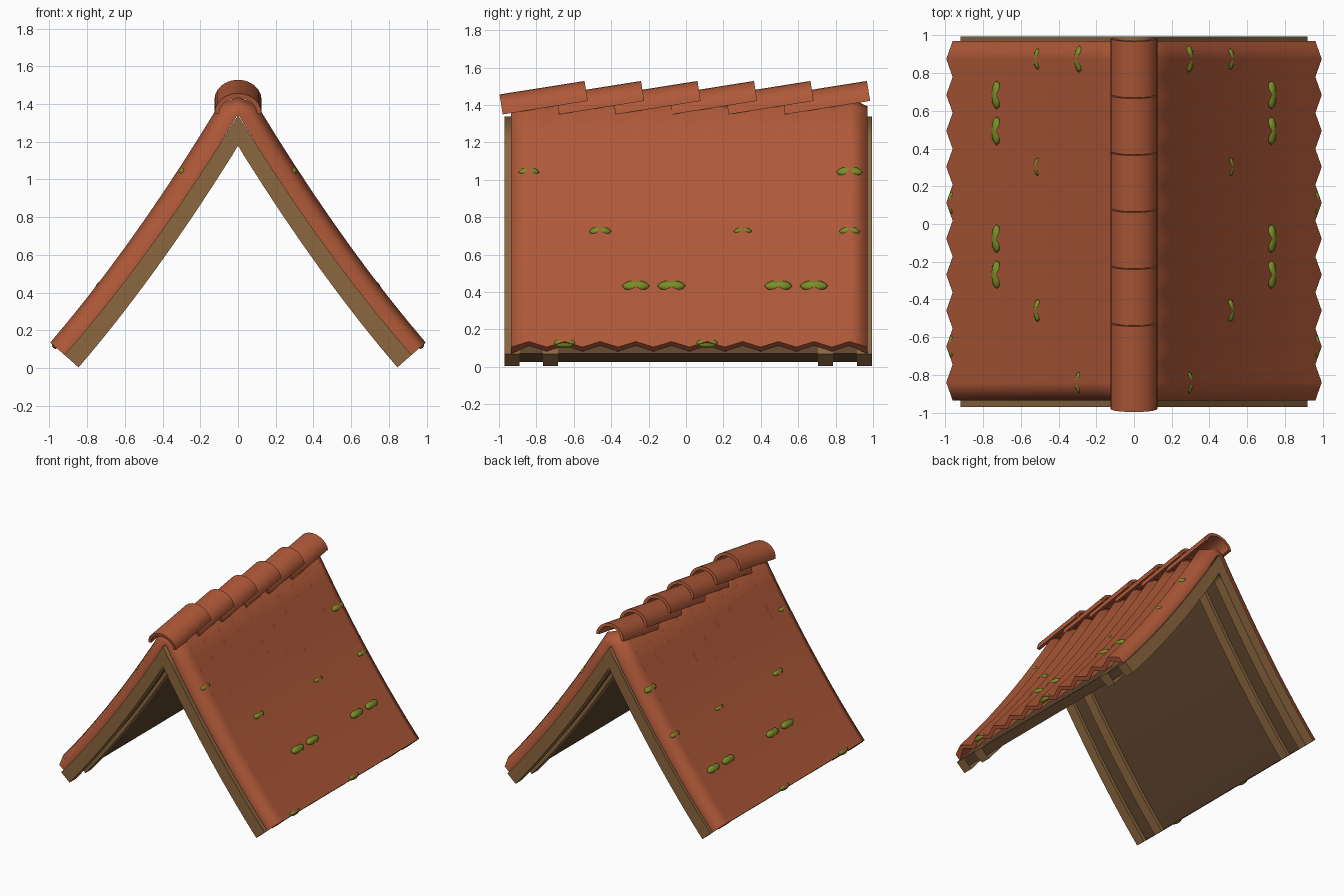
import bpy, bmesh, math
from mathutils import Matrix, Vector

if "Cube" in bpy.data.objects:
    bpy.data.objects.remove(bpy.data.objects["Cube"])


def material(name, rgb):
    m = bpy.data.materials.new(name)
    m.diffuse_color = (*rgb, 1)
    m.use_nodes = True
    m.node_tree.nodes["Principled BSDF"].inputs["Base Color"].default_value = m.diffuse_color
    return m


TILE = material("terracotta", (0.43, 0.10, 0.04))
WOOD = material("rafter wood", (0.26, 0.135, 0.05))
DARK = material("dark board", (0.115, 0.06, 0.027))
MOSS = material("moss green", (0.19, 0.27, 0.02))
STEPS = 9


def slope_point(t, d):
    """Point (x, z) and normal on the flared roof curve, t=0 ridge to 1 eave, d outward."""
    x = 0.92 * t
    s = 1.62 - 0.52 * x
    n = Vector((s, 0, 1)).normalized()
    return Vector((x, 0, 1.34 - 1.62 * x + 0.26 * x * x)) + n * d, n


def make_object(name, bm, mat, angle=None, mirror=False):
    bmesh.ops.recalc_face_normals(bm, faces=bm.faces)
    me = bpy.data.meshes.new(name)
    bm.to_mesh(me)
    bm.free()
    me.materials.append(mat)
    ob = bpy.data.objects.new(name, me)
    bpy.context.collection.objects.link(ob)
    if angle:
        bpy.ops.object.select_all(action='DESELECT')
        ob.select_set(True)
        bpy.context.view_layer.objects.active = ob
        bpy.ops.object.shade_smooth_by_angle(angle=math.radians(angle))
    if mirror:
        ob.modifiers.new("mirror", 'MIRROR').use_clip = True
    return ob


def loft(rings, cap_start, cap_end):
    bm = bmesh.new()
    loops = [[bm.verts.new(p) for p in r] for r in rings]
    n = len(loops[0])
    for a, b in zip(loops, loops[1:]):
        for i in range(n):
            j = (i + 1) % n
            bm.faces.new((a[i], a[j], b[j], b[i]))
    if cap_start:
        bm.faces.new(loops[0])
    if cap_end:
        bm.faces.new(loops[-1])
    return bm


def timber(name, y0, y1, d_top, d_bottom, end, mat):
    """Curved timber following the slope, mitred at the ridge and mirrored."""
    rings = []
    for k in range(STEPS + 1):
        t = end * k / STEPS
        depth = d_bottom * (0.85 + 0.15 * t)
        if k == 0:
            top, low = Vector((0, 0, 1.34)), Vector((0, 0, 1.34 - depth * 1.88))
        else:
            top, low = slope_point(t, 0)[0], slope_point(t, -depth)[0]
        rings.append([(p.x, y, p.z) for p, y in
                      ((top, y0), (top, y1), (low, y1), (low, y0))])
    make_object(name, loft(rings, False, True), mat, 30, True)


# Rafters and lining boards
for name, y in (("front_rafter", -0.93), ("front_inner_rafter", -0.725),
                ("back_inner_rafter", 0.745), ("back_rafter", 0.955)):
    timber(name, y - 0.04, y + 0.04, 0, 0.1, 1.0, WOOD)
timber("lining_boards", -0.9, 0.925, 0, 0.07, 0.998, DARK)

# Corrugated tile sheet: ten ridges across, zigzag eave
RIDGES = 10
Y0, Y1 = -0.935, 0.97
PITCH = (Y1 - Y0) / RIDGES
upper = [(Y0 + i * PITCH / 2, 0.10 if i % 2 else 0.055) for i in range(2 * RIDGES + 1)]
lower = [(y, d - 0.035) for y, d in upper]
lower[0], lower[-1] = (Y0, 0.0), (Y1, 0.0)
section = upper + lower[::-1]
rings = [[(0, y, 1.34 + d * 0.97) for y, d in section]]
for k in range(STEPS + 1):
    t = k / STEPS
    ring = []
    for y, d in section:
        p, _ = slope_point(t, d * (1.15 - 0.15 * t))
        ring.append((max(p.x, 0.004), y, p.z))
    rings.append(ring)
make_object("tile_sheet", loft(rings, False, True), TILE, 80, True)

# Overlapping ridge caps: tilted half pipes
ARC = [math.pi * i / 12 for i in range(13)]
TILT = Matrix.Rotation(math.radians(9), 4, 'X')
for i in range(6):
    base = Matrix.Translation((0, -0.98 + 0.302 * i, 1.35)) @ TILT
    rings = []
    for y in (0, 0.46):
        outer = [(0.125 * math.cos(a), y, 0.108 * math.sin(a)) for a in ARC]
        inner = [(0.1 * math.cos(a), y, 0.083 * math.sin(a)) for a in ARC[::-1]]
        rings.append([base @ Vector(p) for p in outer + inner])
    make_object(f"ridge_cap_{i + 1}", loft(rings, True, True), TILE, 35)

# Moss tufts sitting on corrugation ridges: (ridge number, slope position, size)
bm = bmesh.new()
for ridge, t, size in ((3, .72, 1), (4, .72, 1), (7, .72, 1), (8, .72, 1),
                       (2, .48, .8), (6, .48, .65), (9, .48, .75),
                       (0, .24, .75), (9, .24, .95),
                       (1, .99, .8), (5, .99, .8)):
    p, n = slope_point(t, 0.084 if t < 0.9 else 0.07)
    p.y = Y0 + (ridge + 0.5) * PITCH
    along = Vector((0, 1, 0)).cross(n)
    rot = Matrix((along, (0, 1, 0), n)).transposed().to_4x4()
    scale = Matrix.Diagonal((0.032 * size, 0.075 * size, 0.016 + 0.009 * size, 1))
    bmesh.ops.create_icosphere(bm, subdivisions=2, radius=1,
                               matrix=Matrix.Translation(p) @ rot @ scale)
make_object("moss_tufts", bm, MOSS, 60).modifiers.new("mirror", 'MIRROR')
